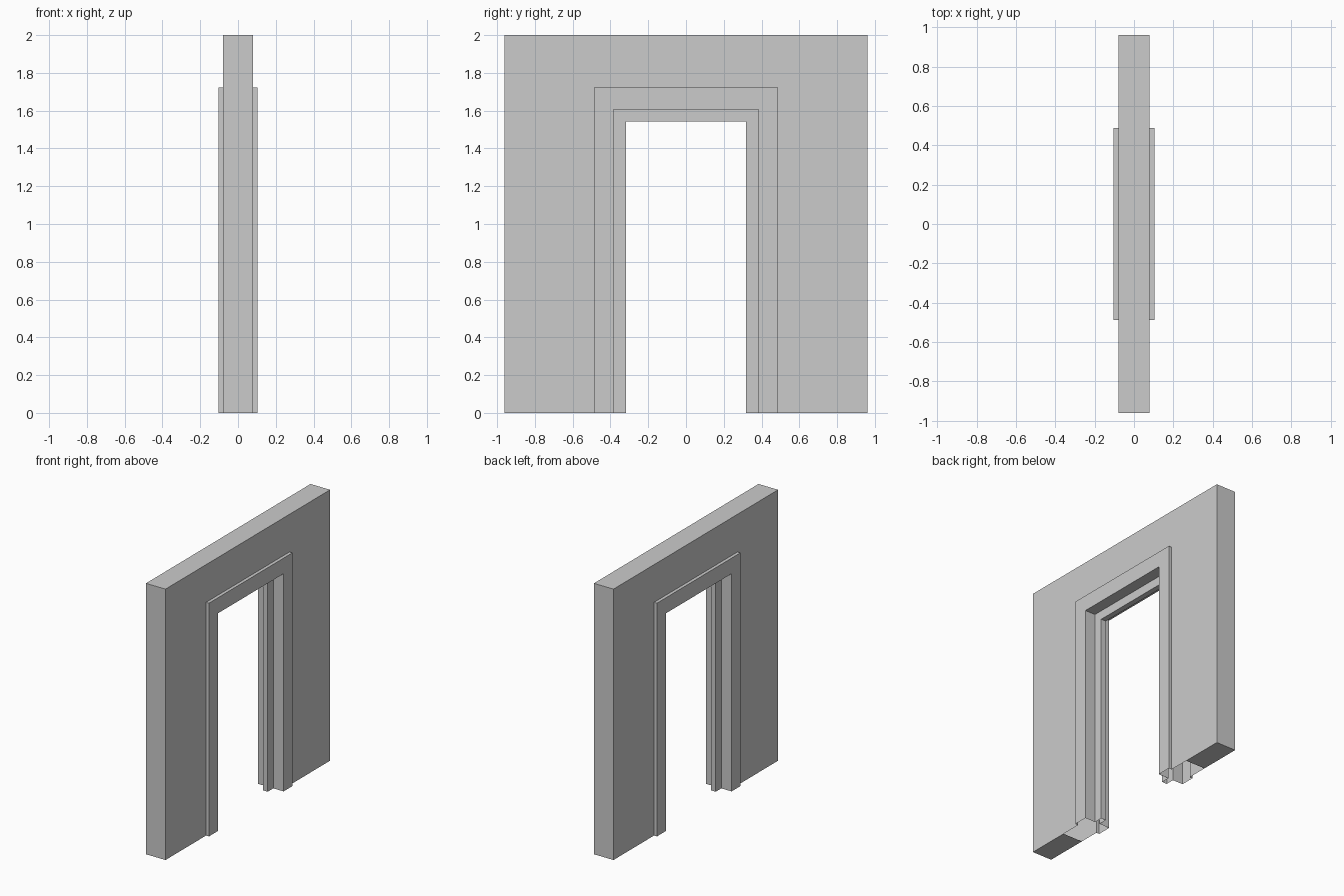
import bpy

if "Cube" in bpy.data.objects:
    bpy.data.objects.remove(bpy.data.objects["Cube"])


def sweep(name, profile, caps=()):
    """Sweep (x, half_width, height) points up, over and down the doorway."""
    verts, faces = [], []
    for x, w, h in profile:
        verts += [(x, -w, 0), (x, -w, h), (x, w, h), (x, w, 0)]
    for i in range(len(profile) - 1):
        for k in range(3):
            a, b = i * 4 + k, (i + 1) * 4 + k
            faces.append((a, b, b + 1, a + 1))
    # bottom caps between two y positions
    for x, y0, y1 in caps:
        n = len(verts)
        verts += [(-x, y0, 0), (-x, y1, 0), (x, y1, 0), (x, y0, 0)]
        faces.append((n, n + 1, n + 2, n + 3))
    mesh = bpy.data.meshes.new(name)
    mesh.from_pydata(verts, [], faces)
    mesh.update()
    obj = bpy.data.objects.new(name, mesh)
    bpy.context.collection.objects.link(obj)
    return obj


WALL, TRIM, STOP = 0.08, 0.104, 0.02      # half thicknesses
outer = (0.96, 2.0)                       # wall outline
casing = (0.487, 1.722)                   # outer edge of trim
jamb = (0.383, 1.607)                     # inner edge of trim
stop = (0.318, 1.542)                     # clear opening

# Wall around the doorway; only its outer ends are closed underneath
sweep("wall",
      [(-WALL, *casing), (-WALL, *outer), (WALL, *outer), (WALL, *casing)],
      caps=[(WALL, -0.96, -0.64), (WALL, 0.64, 0.96)])

# Door frame: raised casing on both faces, jamb and central door stop
half = [(WALL, casing), (TRIM, casing), (TRIM, jamb), (STOP, jamb), (STOP, stop)]
sweep("door_frame",
      [(x, *p) for x, p in half] + [(-x, *p) for x, p in reversed(half)])
